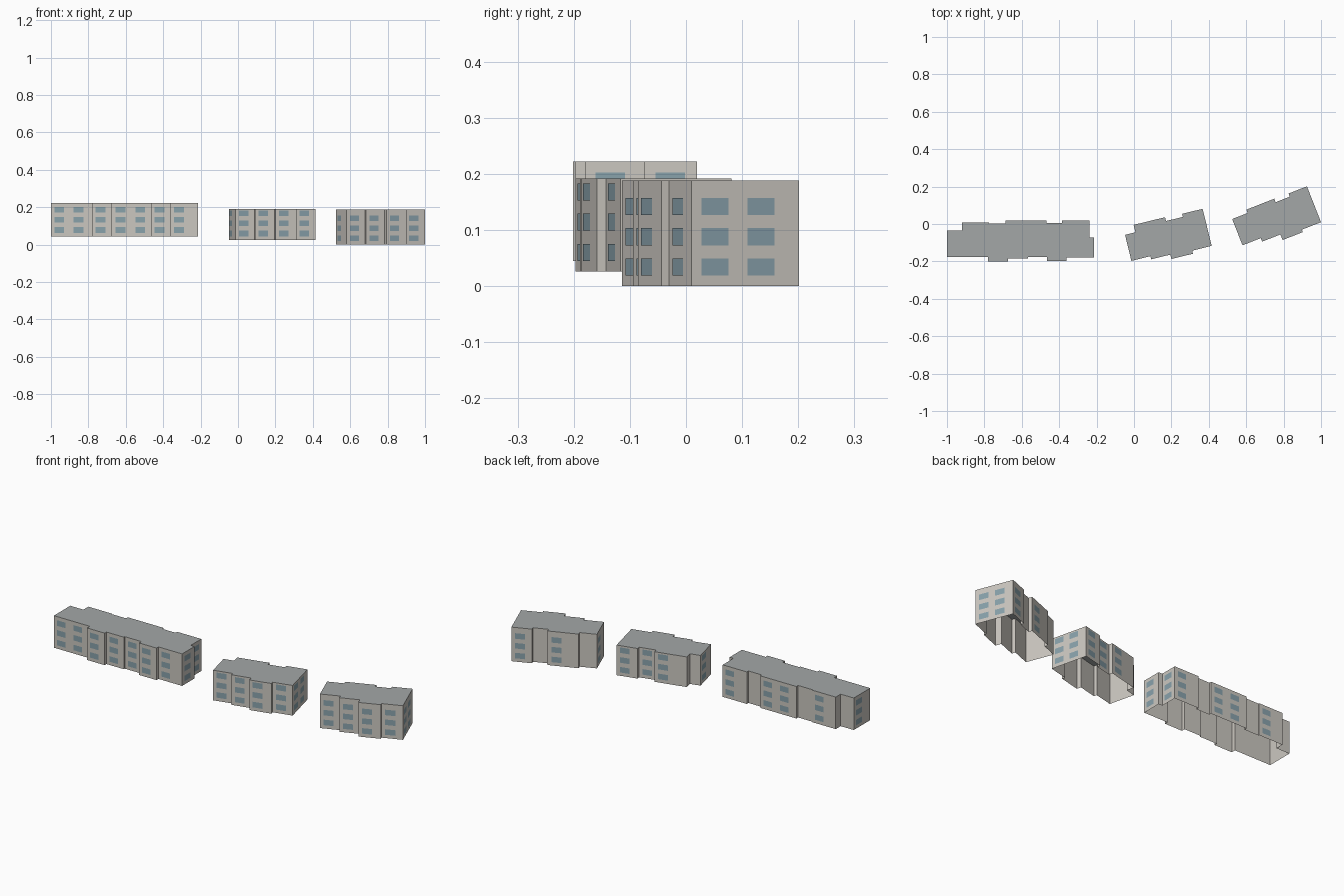
import bpy, math
from mathutils import Vector, Matrix

if "Cube" in bpy.data.objects:
    bpy.data.objects.remove(bpy.data.objects["Cube"])


def material(name, rgb):
    m = bpy.data.materials.new(name)
    m.diffuse_color = (*rgb, 1)
    m.use_nodes = True
    m.node_tree.nodes["Principled BSDF"].inputs["Base Color"].default_value = m.diffuse_color
    return m


WALL = material("wall_plaster", (0.60, 0.575, 0.53))
ROOF = material("roof_felt", (0.37, 0.39, 0.39))
GLASS = material("window_glass", (0.25, 0.36, 0.41))

WIN_W, WIN_H, STOREY = 0.052, 0.0305, 0.054


def add_object(name, verts, faces, mat):
    me = bpy.data.meshes.new(name)
    me.from_pydata(verts, [], faces)
    me.materials.append(mat)
    bpy.context.collection.objects.link(bpy.data.objects.new(name, me))


def footprint(front, back):
    """Stepped outline: front runs left to right, back runs right to left.
    Each item is (x_start, x_end, y)."""
    pts = []
    for x0, x1, y in front + back:
        pts += [(x0, y), (x1, y)]
    return pts


def window_starts(length):
    n = int(length / 0.0915)
    first, last = 0.019, length - 0.047 - WIN_W
    if n < 2:
        return [first] * n
    return [first + (last - first) * i / (n - 1) for i in range(n)]


def building(name, pts, origin, angle, z0, z1):
    rot = Matrix.Rotation(math.radians(angle), 2)
    ring = [Vector(origin) + rot @ Vector(p) for p in pts]
    n = len(ring)

    # open-bottomed shell of walls
    verts = [(p.x, p.y, z) for z in (z0, z1) for p in ring]
    add_object(name + "_walls", verts,
               [(i, (i + 1) % n, n + (i + 1) % n, n + i) for i in range(n)], WALL)

    # flat roof
    add_object(name + "_roof", [(p.x, p.y, z1) for p in ring], [tuple(range(n))], ROOF)

    # three storeys of windows on every wall long enough
    wv, wf = [], []
    for i in range(n):
        a, b = ring[i], ring[(i + 1) % n]
        d = b - a
        length = d.length
        d.normalize()
        out = Vector((d.y, -d.x)) * 0.001
        for s in window_starts(length):
            p, q = a + d * s + out, a + d * (s + WIN_W) + out
            for k in range(3):
                zb = z0 + 0.0185 + k * STOREY
                zt = zb + WIN_H
                j = len(wv)
                wv += [(p.x, p.y, zb), (q.x, q.y, zb), (q.x, q.y, zt), (p.x, p.y, zt)]
                wf.append((j, j + 1, j + 2, j + 3))
    add_object(name + "_windows", wv, wf, GLASS)


# long block on the left
long_block = footprint(
    [(-1, -.78, -.177), (-.78, -.673, -.201), (-.673, -.567, -.185),
     (-.567, -.465, -.177), (-.465, -.36, -.197), (-.36, -.215, -.18)],
    [(-.215, -.238, -.073), (-.238, -.385, .02), (-.385, -.467, .006),
     (-.467, -.687, .019), (-.687, -.775, .004), (-.775, -.92, .009),
     (-.92, -1, -.034)])
building("long_block", long_block, (0, 0), 0, 0.045, 0.2215)

# middle block
middle_block = footprint(
    [(0, .105, 0), (.105, .21, -.017), (.21, .329, -.041), (.329, .436, -.024)],
    [(.436, .323, .18), (.323, .23, .163), (.23, .057, .184), (.057, 0, .143)])
building("middle_block", middle_block, (-.014, -.197), 13.7, 0.026, 0.192)

# right block
right_block = footprint(
    [(0, .105, 0), (.105, .21, -.02), (.21, .326, -.052), (.326, .436, -.038)],
    [(.436, .33, .168), (.33, .249, .15), (.249, .089, .17), (.089, 0, .151)])
building("right_block", right_block, (.58, -.114), 21.4, 0.0, 0.188)
